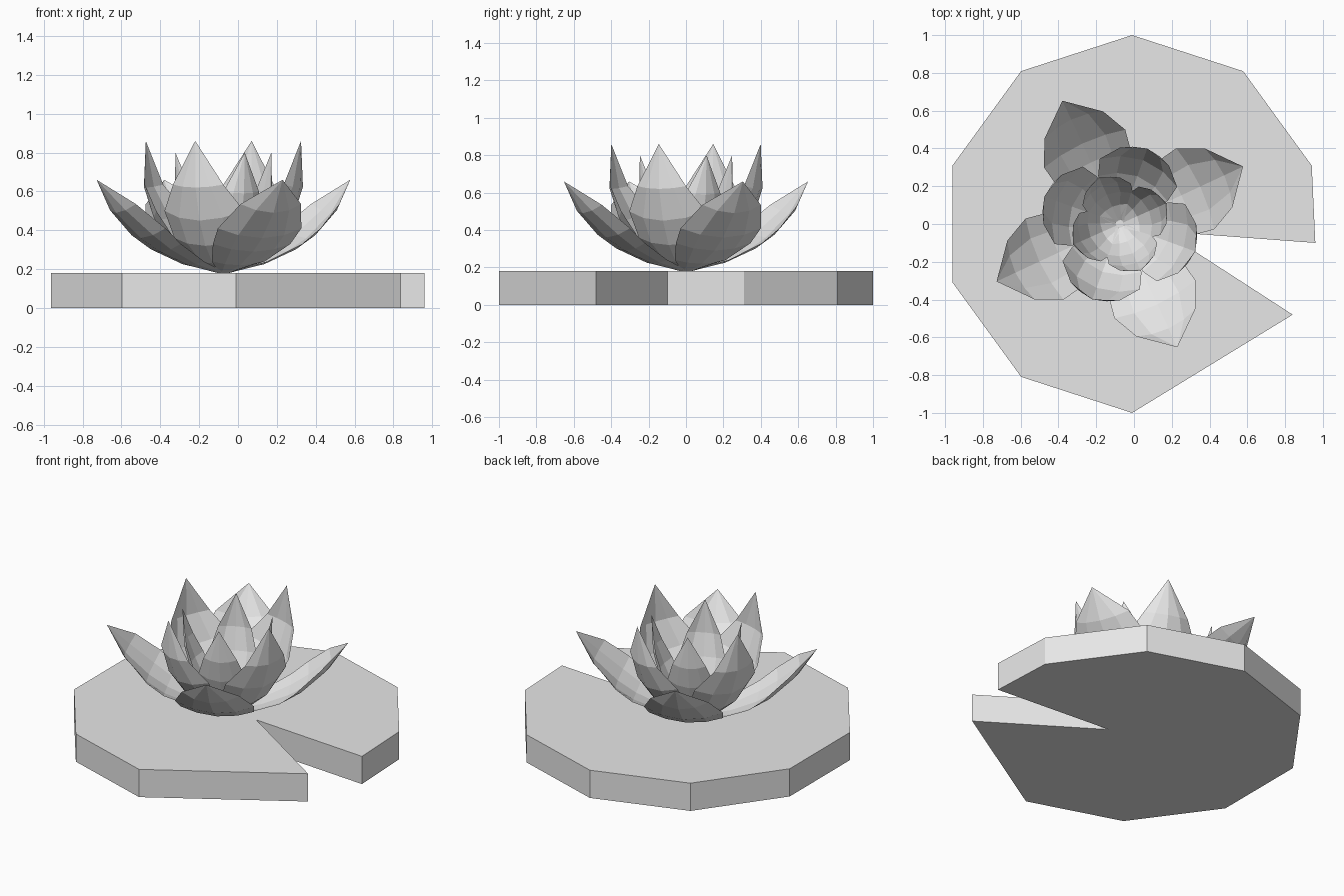
import bpy, bmesh
from math import radians, sin, cos
from mathutils import Matrix, Vector

cube = bpy.data.objects.get("Cube")
if cube:
    bpy.data.objects.remove(cube, do_unlink=True)

GREY = (0.8, 0.8, 0.8, 1)
mat = bpy.data.materials.new("plain grey")
mat.use_nodes = True
mat.diffuse_color = GREY
mat.node_tree.nodes["Principled BSDF"].inputs["Base Color"].default_value = GREY


def add_object(name, bm):
    mesh = bpy.data.meshes.new(name)
    bm.to_mesh(mesh)
    bm.free()
    mesh.materials.append(mat)
    obj = bpy.data.objects.new(name, mesh)
    bpy.context.collection.objects.link(obj)
    return obj


# Lily pad: ten-sided slab with one corner replaced by a notch
bm = bmesh.new()
rim = [(cos(radians(a)) - 0.01, sin(radians(a))) for a in range(18, 341, 36)]
rim = rim[:-1] + [(0.84, -0.48), (0.16, -0.04), (0.96, -0.10)]
base = bm.faces.new([bm.verts.new((x, y, 0)) for x, y in rim])
top = bmesh.ops.extrude_face_region(bm, geom=[base])
bmesh.ops.translate(bm, vec=(0, 0, 0.18),
                    verts=[v for v in top["geom"] if isinstance(v, bmesh.types.BMVert)])
bmesh.ops.recalc_face_normals(bm, faces=bm.faces)
add_object("lily_pad", bm)

# Petals: rows of (middle reach, middle height, edge reach, edge height, half width)
CENTRE = Vector((-0.075, 0, 0))
ACROSS = (-1, -0.55, 0, 0.55, 1)


def petal(name, rows, tip, angle):
    bm = bmesh.new()
    grid = []
    for mu, mz, eu, ez, w in rows:
        grid.append([bm.verts.new((mu + (eu - mu) * s * s, w * s, mz + (ez - mz) * s * s))
                     for s in ACROSS])
    end = bm.verts.new((tip[0], 0, tip[1]))
    for a, b in zip(grid, grid[1:]):
        for i in range(len(ACROSS) - 1):
            bm.faces.new((a[i], b[i], b[i + 1], a[i + 1]))
    for i in range(len(ACROSS) - 1):
        bm.faces.new((grid[-1][i], end, grid[-1][i + 1]))
    turn = Matrix.Translation(CENTRE) @ Matrix.Rotation(radians(angle), 4, "Z")
    bmesh.ops.transform(bm, matrix=turn, verts=bm.verts)
    add_object(name, bm)


RINGS = {
    "outer_petal": (25, (0.72, 0.66), [
        (0.03, 0.18, 0.02, 0.19, 0.04), (0.20, 0.22, 0.18, 0.24, 0.15),
        (0.36, 0.29, 0.344, 0.33, 0.22), (0.47, 0.36, 0.44, 0.41, 0.237),
        (0.61, 0.49, 0.577, 0.535, 0.172)]),
    "middle_petal": (70, (0.425, 0.86), [
        (0.03, 0.18, 0.02, 0.19, 0.04), (0.16, 0.23, 0.12, 0.25, 0.12),
        (0.27, 0.32, 0.20, 0.36, 0.195), (0.36, 0.45, 0.288, 0.50, 0.218),
        (0.42, 0.62, 0.38, 0.635, 0.138)]),
    "inner_petal": (24, (0.27, 0.80), [
        (0.02, 0.18, 0.01, 0.19, 0.03), (0.10, 0.23, 0.08, 0.25, 0.08),
        (0.17, 0.32, 0.12, 0.35, 0.13), (0.225, 0.45, 0.172, 0.47, 0.14),
        (0.26, 0.59, 0.225, 0.60, 0.10)]),
}
for name, (start, tip, rows) in RINGS.items():
    for k in range(4):
        petal(f"{name}_{k + 1}", rows, tip, start + 90 * k)
